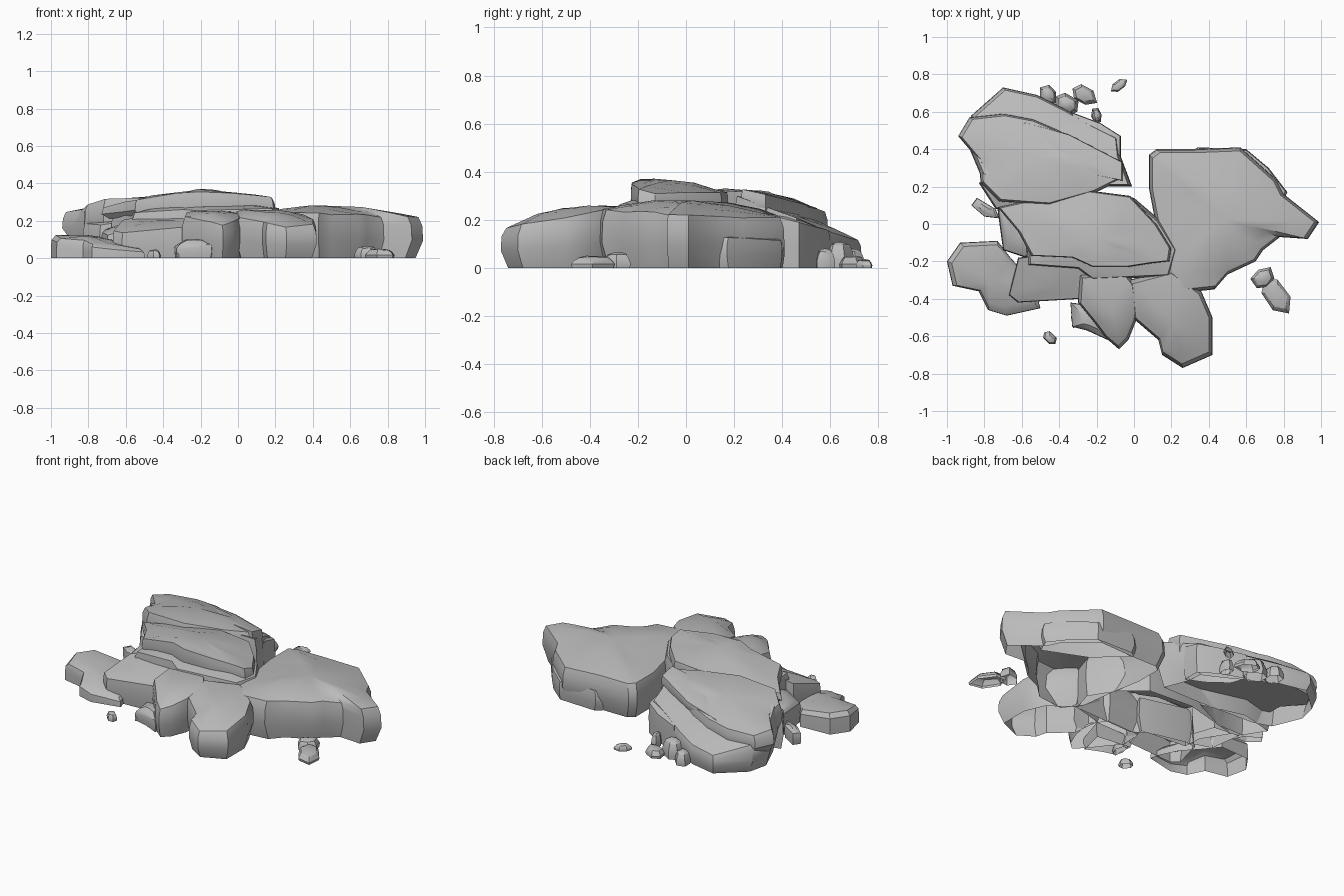
import bpy, bmesh, math, random
from mathutils import Vector

random.seed(4)
if "Cube" in bpy.data.objects:
    bpy.data.objects.remove(bpy.data.objects["Cube"], do_unlink=True)

stone = bpy.data.materials.new("grey stone")
stone.use_nodes = True
grey = (0.5, 0.5, 0.5, 1)
stone.diffuse_color = grey
stone.node_tree.nodes["Principled BSDF"].inputs["Base Color"].default_value = grey


def rock(name, outline, top, slope=(0, 0), dome=0.03, fold=0.0, base=0.0,
         foot=0.92, shoulder=0.99, rim=0.95, jitter=0.006):
    """Slab from a plan outline in hundredths, with a sloping, domed top that
    may fold down to both sides. Ground rocks are open below; raised slabs are closed."""
    pts = [Vector(p) / 100 for p in outline]
    mid = sum(pts, Vector((0, 0))) / len(pts)
    bm = bmesh.new()

    def place(p, r, part):
        q = mid + (p - mid) * r
        d = q - mid
        high = top + slope[0] * d.x + slope[1] * d.y - fold * abs(d.x) - dome * r * r
        high = max(high, base + 0.02)
        return bm.verts.new((q.x, q.y, base + (high - base) * part))

    rings = []
    for r, part in ((foot, 0), (1, 0.45), (shoulder, 0.82), (rim, 1), (0.75, 1), (0.4, 1)):
        ring = [place(p, r, part) for p in pts]
        if part == 1:
            for v in ring:
                v.co.z += random.uniform(-jitter, jitter)
        rings.append(ring)
    n = len(pts)
    for low, up in zip(rings, rings[1:]):
        for i in range(n):
            j = (i + 1) % n
            bm.faces.new((low[i], low[j], up[j], up[i]))
    peak = place(mid, 0, 1)
    for i in range(n):
        bm.faces.new((rings[-1][i], rings[-1][(i + 1) % n], peak))
    if base > 0:
        bm.faces.new(rings[0])
    bmesh.ops.recalc_face_normals(bm, faces=bm.faces)
    if peak.link_faces[0].normal.z < 0:
        bmesh.ops.reverse_faces(bm, faces=bm.faces)
    mesh = bpy.data.meshes.new(name)
    bm.to_mesh(mesh)
    bm.free()
    mesh.materials.append(stone)
    mesh.shade_smooth()
    mesh.set_sharp_from_angle(angle=math.radians(32))
    bpy.context.collection.objects.link(bpy.data.objects.new(name, mesh))


def pebble(name, x, y, length, width, height, turn, sides=6):
    """Small loose stone lying on the ground."""
    a = math.radians(turn)
    pts = []
    for i in range(sides):
        t = math.tau * i / sides
        u = length * math.cos(t) * random.uniform(0.85, 1.1)
        v = width * math.sin(t) * random.uniform(0.85, 1.1)
        pts.append((x + u * math.cos(a) - v * math.sin(a), y + u * math.sin(a) + v * math.cos(a)))
    rock(name, pts, height, dome=height * 0.3, foot=0.95, shoulder=0.85, rim=0.65, jitter=0.003)


# Back left mass: sloping rear body with an overhanging slab on it
rock("back_left_body", [(-90, 45), (-87, 58), (-70, 73), (-52, 69), (-38, 62), (-22, 53),
     (-8, 46), (-7, 36), (-1, 20), (-30, 20), (-70, 22), (-82, 26)],
     0.235, (-0.02, -0.38), 0.02, foot=0.93)
rock("back_left_slab", [(-94, 47), (-88, 57), (-70, 59), (-54, 56), (-40, 50), (-22, 39), (-6, 33),
     (-6, 24), (-20, 17), (-45, 10), (-72, 12), (-82, 22), (-83, 34)],
     0.31, (0.04, -0.19), 0.035, base=0.10, foot=0.9, rim=0.95)
rock("back_left_ridge", [(-60, 55), (-35, 48), (-6, 33), (-6, 23), (-20, 26), (-45, 35)],
     0.305, (0, -0.25), 0.015, base=0.22, rim=0.97)
rock("back_step", [(-34, 60), (-18, 54), (-7, 47), (-7, 36), (-18, 41), (-30, 50)],
     0.2, (0.05, -0.25), 0.015, foot=0.97)
rock("left_foot", [(-83, 22), (-74, 8), (-55, 8), (-30, 20), (-60, 28)], 0.22, (0.1, 0.1), 0.02)

# Central core and the thin plate crowning it
rock("core", [(-68, 6), (-30, 16), (0, 14), (14, 2), (24, -14), (20, -28), (-22, -30),
     (-30, -24), (-57, -22), (-58, -10)], 0.285, (0.03, 0), 0.03, foot=0.98)
rock("crown_plate", [(-73, 9), (-50, 14), (-25, 18), (-2, 15), (12, 0), (20, -13), (19, -20), (10, -21),
     (-3, -23), (-22, -23), (-33, -18), (-55, -17), (-62, -4)],
     0.365, (0.01, -0.10), 0.02, fold=0.11, base=0.21, foot=0.92, rim=0.97)

# Right slab, with its pointed end and a lower rear shelf
rock("right_slab", [(8, 19), (8, 37), (12, 40), (32, 40), (57, 41), (76, 24), (80, 16), (99, 1),
     (93, -8), (78, -7), (69, -14), (65, -20), (50, -27), (43, -35), (24, -37), (15, -25), (12, -2)],
     0.28, (-0.02, -0.04), 0.06, foot=0.92, rim=0.95)
rock("right_shelf", [(30, 38), (34, 41), (60, 40), (72, 30), (82, 17), (78, 8), (50, 20)],
     0.14, (-0.03, -0.05), 0.02, foot=0.94)

# Front boulders
rock("front_right_boulder", [(-3, -30), (-1, -50), (13, -62), (15, -70), (26, -77), (42, -70), (42, -50),
     (36, -36), (20, -24)], 0.245, (-0.03, 0.18), 0.04, foot=0.88, rim=0.91)
rock("front_middle_boulder", [(-29, -27), (-30, -42), (-21, -53), (-15, -61), (-8, -67), (-3, -62), (1, -52),
     (4, -36), (-4, -26)], 0.245, (0.02, 0.18), 0.04, foot=0.9, rim=0.91)
rock("front_wedge", [(-34, -42), (-33, -55), (-25, -57), (-14, -62), (-10, -45)], 0.1, (0.1, 0.1), 0.03)

# Left ledge and low front left rock
rock("left_ledge", [(-62, -18), (-67, -38), (-62, -42), (-28, -40), (-24, -24), (-54, -17)],
     0.19, (0.05, 0.3), 0.01, foot=0.92, rim=0.97)
rock("left_shelf", [(-73, 8), (-70, -14), (-58, -18), (-50, -8), (-55, 6)], 0.18, (0.3, 0.1), 0.02)
rock("low_left_rock", [(-100, -20), (-93, -10), (-73, -9), (-66, -18), (-57, -28), (-52, -38), (-50, -45),
     (-68, -49), (-78, -46), (-83, -36), (-97, -33)], 0.11, (-0.12, 0.08), 0.03, foot=1.0, rim=0.9)
rock("left_chip", [(-87, 10), (-84, 14), (-74, 8), (-72, 3), (-80, 4)], 0.09, (0.1, 0), 0.02)

# Loose stones around the outcrop
pebble("rear_stone_a", -46, 69, 5, 6, 0.08, 20)
pebble("rear_stone_b", -27, 69, 8, 5, 0.05, -30)
pebble("rear_stone_c", -8, 74, 5, 3, 0.035, 35)
pebble("rear_stone_d", -20, 58, 3, 5, 0.08, 10)
pebble("rear_stone_e", -36, 64, 8, 6, 0.11, -35)
pebble("front_stone", -45, -61, 5, 3, 0.045, -45)
pebble("side_stone_near", 76, -38, 12, 7, 0.05, -55)
pebble("side_stone_far", 69, -29, 6, 7, 0.065, -60)
pebble("gap_stone", -31, -50, 3, 6, 0.06, 0)
